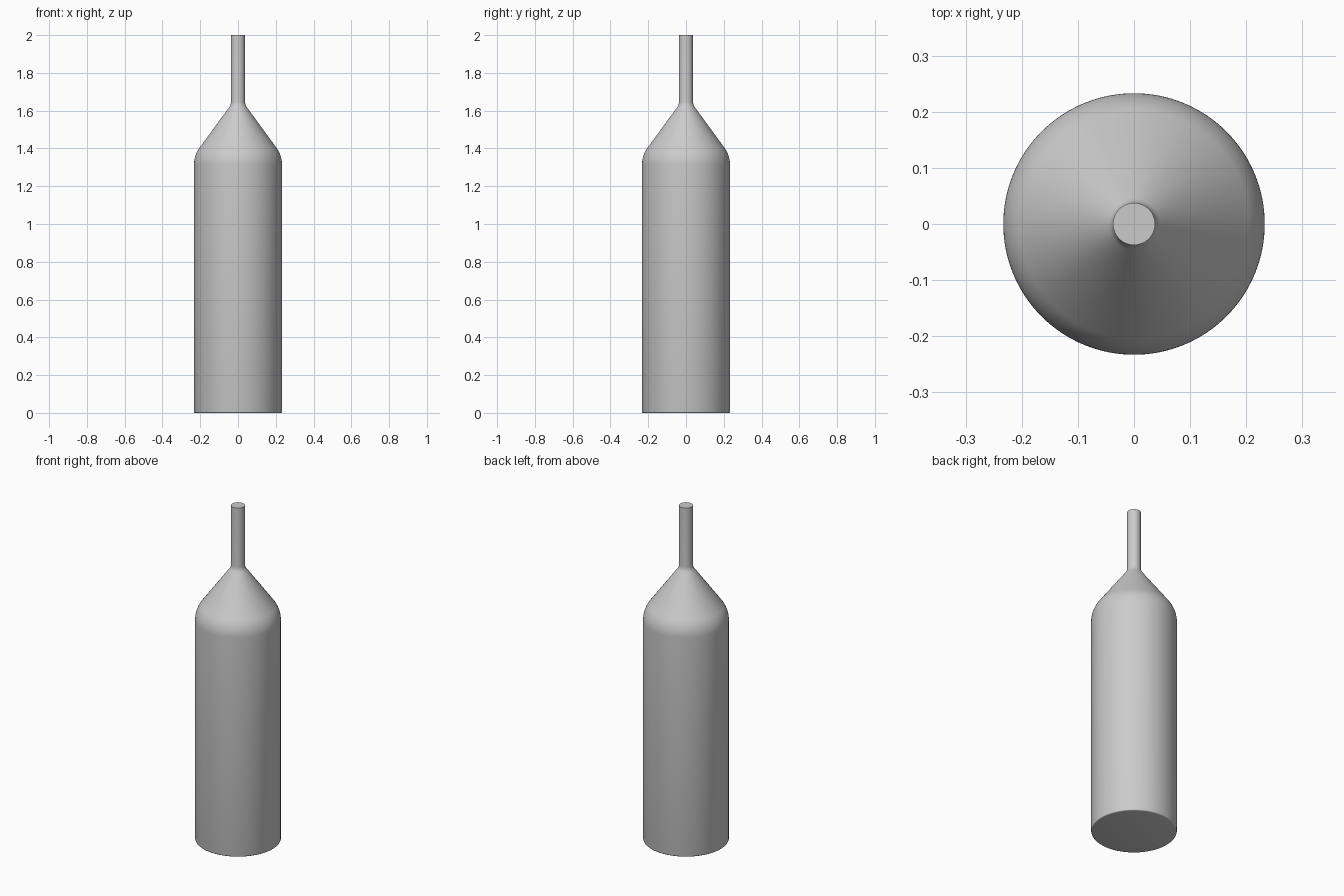
import bpy, bmesh, math
from mathutils import Vector

if "Cube" in bpy.data.objects:
    bpy.data.objects.remove(bpy.data.objects["Cube"])

SIDES = 128

# Corner points of the half outline: radius, height, setback of the rounding, steps
corners = [
    (0.0, 0.0, 0, 0),
    (0.233, 0.0, 0.006, 3),      # base edge
    (0.233, 1.363, 0.05, 12),    # shoulder
    (0.0375, 1.631, 0.015, 6),   # foot of the neck
    (0.0375, 2.0, 0, 0),         # flat tip
    (0.0, 2.0, 0, 0),
]


def rounded_profile(pts):
    out = []
    for i, (r, z, setback, steps) in enumerate(pts):
        p = Vector((r, z))
        if not setback:
            out.append(p)
            continue
        u = (Vector(pts[i - 1][:2]) - p).normalized()
        v = (Vector(pts[i + 1][:2]) - p).normalized()
        half = u.angle(v) / 2
        radius = setback * math.tan(half)
        centre = p + (u + v).normalized() * (setback / math.cos(half))
        a, b = p + u * setback - centre, p + v * setback - centre
        sweep = math.pi - 2 * half
        for k in range(steps + 1):
            t = k / steps
            d = (a * math.sin((1 - t) * sweep) + b * math.sin(t * sweep)) / math.sin(sweep)
            out.append(centre + d.normalized() * radius)
    return out


# Bottle: the outline spun around the upright axis
bm = bmesh.new()
verts = [bm.verts.new((p.x, 0, p.y)) for p in rounded_profile(corners)]
edges = [bm.edges.new(pair) for pair in zip(verts, verts[1:])]
bmesh.ops.spin(bm, geom=verts + edges, cent=(0, 0, 0), axis=(0, 0, 1),
               angle=math.tau, steps=SIDES, use_merge=True)
bmesh.ops.remove_doubles(bm, verts=bm.verts, dist=1e-5)
bmesh.ops.recalc_face_normals(bm, faces=bm.faces)
mesh = bpy.data.meshes.new("bottle")
bm.to_mesh(mesh)
bm.free()

bottle = bpy.data.objects.new("bottle", mesh)
bpy.context.collection.objects.link(bottle)
bpy.context.view_layer.objects.active = bottle
bottle.select_set(True)
bpy.ops.object.shade_smooth_by_angle(angle=math.radians(35))
